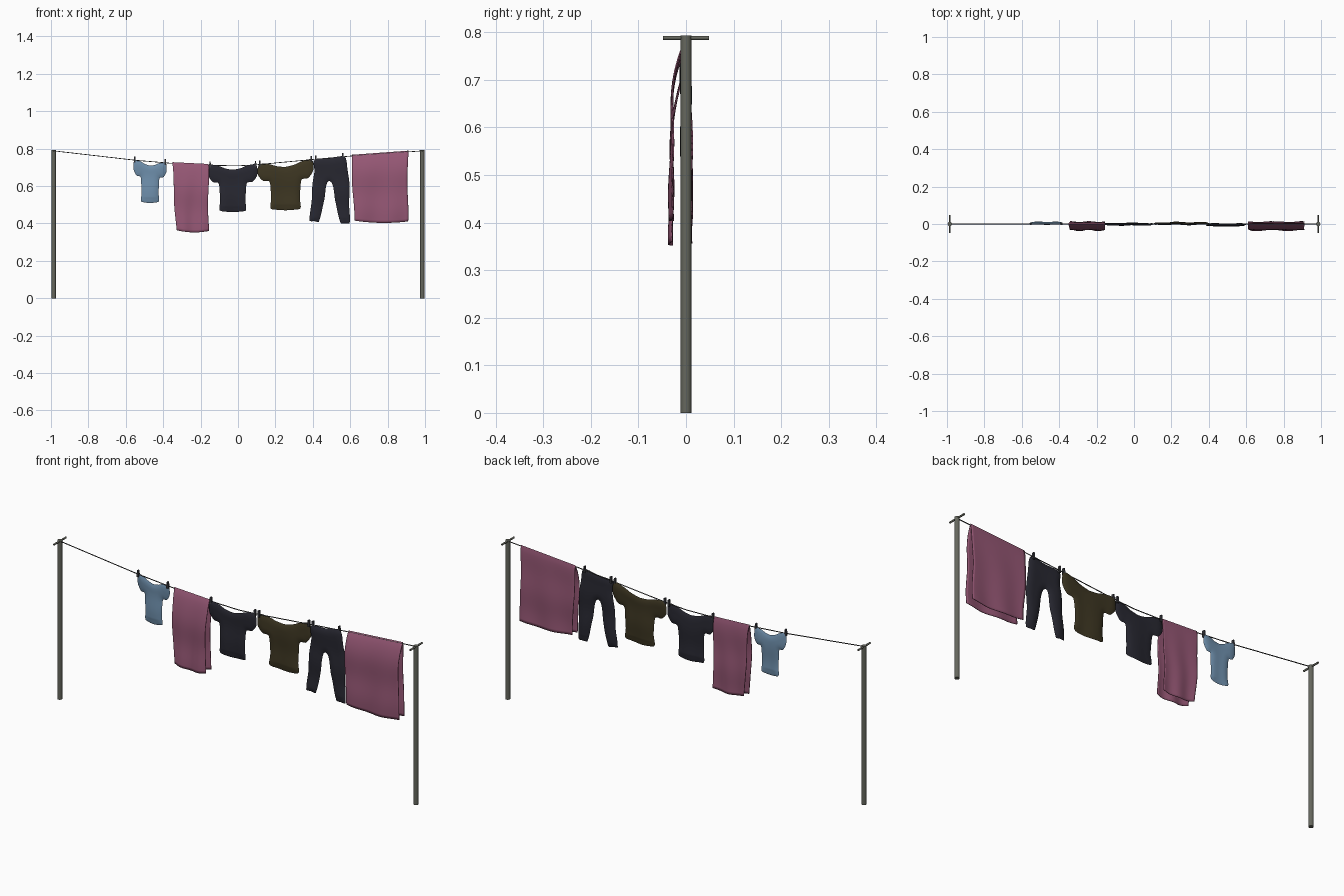
import bpy, bmesh, math
from mathutils import Vector
from mathutils.geometry import delaunay_2d_cdt, intersect_point_line

if "Cube" in bpy.data.objects:
    bpy.data.objects.remove(bpy.data.objects["Cube"])


def material(name, rgb):
    m = bpy.data.materials.new(name)
    m.diffuse_color = (*rgb, 1)
    m.use_nodes = True
    m.node_tree.nodes["Principled BSDF"].inputs["Base Color"].default_value = m.diffuse_color
    return m


POLE = material("grey green metal", (0.13, 0.135, 0.11))
ROPE = material("dark cord", (0.05, 0.05, 0.05))
PEG = material("peg grey", (0.045, 0.045, 0.055))
PINK = material("dusty pink", (0.30, 0.095, 0.175))
NAVY = material("dark navy", (0.021, 0.021, 0.031))
OLIVE = material("dark olive", (0.047, 0.037, 0.016))
BLUE = material("denim blue", (0.16, 0.28, 0.42))

# Height of the sagging line
LINE = [(-0.985, 0.788), (-0.55, 0.738), (-0.35, 0.721), (-0.15, 0.711), (0, 0.708),
        (0.1, 0.714), (0.4, 0.742), (0.6, 0.760), (0.985, 0.788)]


def rope_z(x):
    for (x0, z0), (x1, z1) in zip(LINE, LINE[1:]):
        if x <= x1:
            return z0 + (z1 - z0) * (x - x0) / (x1 - x0)
    return LINE[-1][1]


def finish(bm, name, mat, angle=50):
    bmesh.ops.recalc_face_normals(bm, faces=bm.faces)
    me = bpy.data.meshes.new(name)
    bm.to_mesh(me)
    bm.free()
    me.materials.append(mat)
    ob = bpy.data.objects.new(name, me)
    bpy.context.collection.objects.link(ob)
    bpy.ops.object.select_all(action='DESELECT')
    ob.select_set(True)
    bpy.context.view_layer.objects.active = ob
    bpy.ops.object.shade_smooth_by_angle(angle=math.radians(angle))
    return ob


def rod(name, a, b, r, mat, sides=16):
    a, b = Vector(a), Vector(b)
    bm = bmesh.new()
    bmesh.ops.create_cone(bm, cap_ends=True, segments=sides, radius1=r, radius2=r, depth=(b - a).length)
    rot = (b - a).to_track_quat('Z', 'Y')
    for v in bm.verts:
        v.co = rot @ v.co + (a + b) / 2
    return finish(bm, name, mat)


def smooth_loop(pts, n=5):
    """Rounded closed outline through the given points."""
    out = []
    k = len(pts)
    for i in range(k):
        p0, p1, p2, p3 = (Vector(pts[(i + j) % k]) for j in (-1, 0, 1, 2))
        reach = 0.35 * (p2 - p1).length
        t1 = (p2 - p0).normalized() * reach
        t2 = (p3 - p1).normalized() * reach
        for j in range(n):
            t = j / n
            out.append(p1 * (2*t**3 - 3*t*t + 1) + t1 * (t**3 - 2*t*t + t) * 2
                       + p2 * (3*t*t - 2*t**3) + t2 * (t**3 - t*t) * 2)
    return out


def garment(name, outline, y0, puff, mat, phase):
    """Two cloth layers joined along an outline, softly inflated and wrinkled."""
    loop = smooth_loop(outline)
    n = len(loop)

    def edge_dist(p):
        best = 9
        for i in range(n):
            a, b = loop[i], loop[(i + 1) % n]
            d = b - a
            t = max(0, min(1, (p - a).dot(d) / max(d.length_squared, 1e-12)))
            best = min(best, (a + d * t - p).length)
        return best

    step = 0.009
    xs, zs = [p.x for p in loop], [p.y for p in loop]
    pts = list(loop)
    for i in range(int((max(xs) - min(xs)) / step) + 1):
        for j in range(int((max(zs) - min(zs)) / step) + 1):
            p = Vector((min(xs) + i * step, min(zs) + j * step))
            if edge_dist(p) > 0.004:
                pts.append(p)
    verts, _, faces = delaunay_2d_cdt(pts, [], [list(range(n))], 1, 1e-6)[:3]
    used = {i for f in faces for i in f}
    top, bottom = max(zs), min(zs)
    bm = bmesh.new()
    front, back = {}, {}
    for i in used:
        p = verts[i]
        d = edge_dist(p)
        drop = (top - p.y) / (top - bottom)
        sway = 0.003 * drop * math.sin(p.x * 45 + phase) + 0.0015 * math.sin(p.y * 40 + phase)
        hem = 0.6 if 0.012 < p.y - bottom < 0.021 else 1
        t = puff * hem * math.sqrt(min(1, d / 0.025))
        front[i] = bm.verts.new((p.x, y0 + sway - t, p.y))
        back[i] = front[i] if d < 1e-4 else bm.verts.new((p.x, y0 + sway + t, p.y))
    for f in faces:
        bm.faces.new([front[i] for i in f])
        if any(front[i] is not back[i] for i in f):
            bm.faces.new([back[i] for i in reversed(f)])
    return finish(bm, name, mat, 70)


def peg(name, x):
    bm = bmesh.new()
    bmesh.ops.create_cube(bm, size=1)
    for v in bm.verts:
        w = 0.010 if v.co.z < 0 else 0.007
        v.co = Vector((x + v.co.x * w, v.co.y * 0.012, rope_z(x) + 0.004 + v.co.z * 0.032))
    finish(bm, name, PEG, 30)


# Half outline of a shirt: (share of half width, share of length down)
SHIRT = [(0, 0.10), (0.33, 0.07), (0.6, 0.015), (0.97, 0.0), (1.02, 0.22), (0.83, 0.36),
         (0.60, 0.38), (0.55, 0.55), (0.53, 0.78), (0.55, 0.96), (0.3, 0.99), (0, 1.0)]


def shirt(name, x, half, length, y, mat, phase):
    full = SHIRT + [(-u, v) for u, v in SHIRT[-2:0:-1]]
    zl, zr = rope_z(x - half), rope_z(x + half)
    pts = []
    for u, v in full:
        tilt = (zr - zl) / 2 * u * (1 - v)
        pts.append((x + u * half, (zl + zr) / 2 + tilt - v * length))
    garment(name, pts, y, 0.006, mat, phase)
    peg(name + "_peg_left", x - half * 0.95)
    peg(name + "_peg_right", x + half * 0.95)


def towel(name, x0, x1, inset, z_low, phase):
    """Sheet folded over the line, with a front and a back panel."""
    cols, rows = 24, 26
    bm = bmesh.new()
    grid = []
    for i in range(cols + 1):
        u = i / cols
        row = []
        for j in range(-rows, rows + 1):
            t = abs(j) / rows
            left = x0 + inset * t
            x = left + (x1 - left) * u + 0.003 * math.sin(t * 7 + phase)
            top = rope_z(x) + 0.005
            low = z_low + 0.010 * (2 * u - 1.1) ** 2 + (0.004 if j > 0 else 0)
            z = top + (low - top) * t
            wave = 0.004 * math.sin(u * 11 + phase + t * 2) * t + 0.002 * math.sin(t * 11 + phase)
            spread = 1 - math.exp(-t * 7)
            y = -0.031 * spread + wave if j < 0 else 0.010 * spread + wave * 0.8
            row.append(bm.verts.new((x, y, z)))
        grid.append(row)
    for a, b in zip(grid, grid[1:]):
        for j in range(2 * rows):
            bm.faces.new((a[j], b[j], b[j + 1], a[j + 1]))
    ob = finish(bm, name, PINK, 60)
    mod = ob.modifiers.new("thickness", 'SOLIDIFY')
    mod.thickness = 0.003
    mod.offset = 0


# Posts with short crossbars
for side, s in (("left", -1), ("right", 1)):
    rod(side + "_post", (s * 0.985, 0, 0), (s * 0.985, 0, 0.793), 0.0115, POLE, 20)
    rod(side + "_crossbar", (s * 0.985, -0.048, 0.788), (s * 0.985, 0.048, 0.788), 0.0045, POLE, 10)

# Sagging line
cu = bpy.data.curves.new("washing_line", 'CURVE')
cu.dimensions = '3D'
cu.bevel_depth = 0.0022
cu.bevel_resolution = 1
sp = cu.splines.new('POLY')
sp.points.add(len(LINE) - 1)
for p, (x, z) in zip(sp.points, LINE):
    p.co = (x, 0, z, 1)
cu.materials.append(ROPE)
bpy.context.collection.objects.link(bpy.data.objects.new("washing_line", cu))

# Laundry
shirt("small_blue_shirt", -0.470, 0.086, 0.222, 0.005, BLUE, 0.5)
shirt("navy_shirt", -0.028, 0.128, 0.252, -0.001, NAVY, 2.0)
shirt("olive_shirt", 0.254, 0.145, 0.258, 0.003, OLIVE, 4.0)
towel("narrow_towel", -0.352, -0.158, 0.022, 0.352, 0.4)
towel("wide_towel", 0.607, 0.908, 0.014, 0.403, 1.7)

# Trousers
TROUSERS = [(0.408, 0.738), (0.49, 0.748), (0.570, 0.757), (0.585, 0.69), (0.596, 0.61), (0.594, 0.50),
            (0.597, 0.402), (0.573, 0.400), (0.548, 0.403), (0.520, 0.52), (0.489, 0.628), (0.462, 0.53),
            (0.432, 0.409), (0.408, 0.412), (0.383, 0.415), (0.394, 0.52), (0.398, 0.61), (0.409, 0.68)]
garment("trousers", TROUSERS, -0.005, 0.007, NAVY, 1.0)
peg("trousers_peg_left", 0.415)
peg("trousers_peg_right", 0.560)
